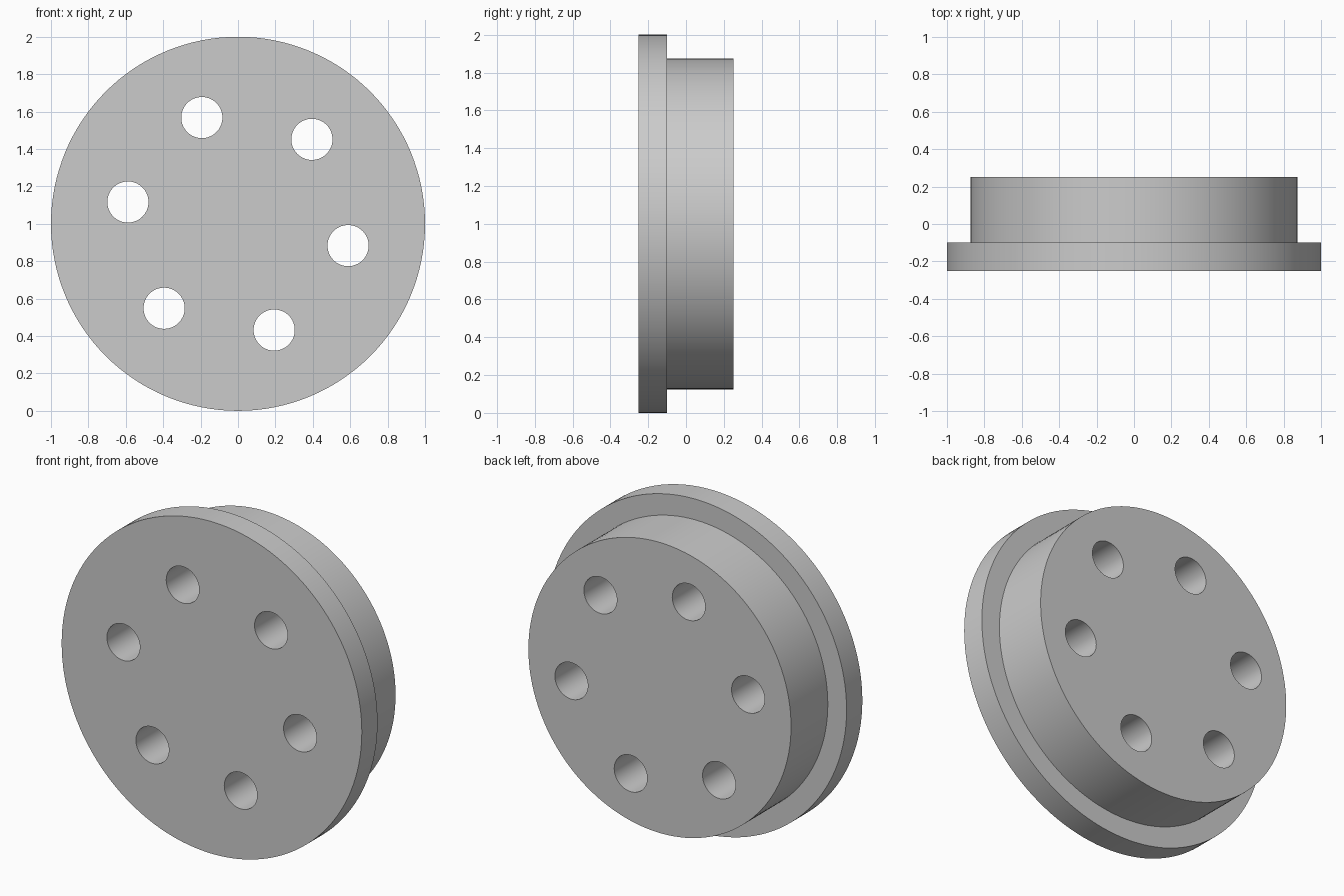
import bpy, math
from mathutils import Matrix

cube = bpy.data.objects.get("Cube")
if cube:
    bpy.data.objects.remove(cube, do_unlink=True)

import bmesh

CENTRE_Z = 1.0
SEGMENTS = 128
HOLES = 6

# Plain grey metal
grey = bpy.data.materials.new("plain_grey")
grey.use_nodes = True
colour = (0.6, 0.6, 0.6, 1)
grey.diffuse_color = colour
grey.node_tree.nodes["Principled BSDF"].inputs["Base Color"].default_value = colour


def make_object(name, bm):
    bmesh.ops.recalc_face_normals(bm, faces=bm.faces)
    mesh = bpy.data.meshes.new(name)
    bm.to_mesh(mesh)
    bm.free()
    mesh.materials.append(grey)
    obj = bpy.data.objects.new(name, mesh)
    bpy.context.collection.objects.link(obj)
    return obj


def ring(bm, radius, y):
    return [bm.verts.new((radius * math.cos(a), y, CENTRE_Z + radius * math.sin(a)))
            for a in (math.tau * i / SEGMENTS for i in range(SEGMENTS))]


# Stepped disc: wide front flange and narrower rear boss, one closed solid
bm = bmesh.new()
profile = [(1.0, -0.25), (1.0, -0.10), (0.875, -0.10), (0.875, 0.25)]
rings = [ring(bm, r, y) for r, y in profile]
for a, b in zip(rings, rings[1:]):
    for i in range(SEGMENTS):
        j = (i + 1) % SEGMENTS
        bm.faces.new((a[i], a[j], b[j], b[i]))
bm.faces.new(rings[0])
bm.faces.new(rings[-1])
disc = make_object("flanged_disc", bm)

# Cutters for the circle of through holes
bm = bmesh.new()
for k in range(HOLES):
    angle = math.radians(-11.2) + math.tau * k / HOLES
    place = Matrix.Translation((0.6 * math.cos(angle), 0, CENTRE_Z + 0.6 * math.sin(angle)))
    bmesh.ops.create_cone(bm, cap_ends=True, segments=64, radius1=0.11, radius2=0.11,
                          depth=1, matrix=place @ Matrix.Rotation(math.pi / 2, 4, 'X'))
cutter = make_object("hole_cutters", bm)

# Drill the holes, then drop the cutters
cut = disc.modifiers.new("holes", 'BOOLEAN')
cut.operation = 'DIFFERENCE'
cut.solver = 'EXACT'
cut.object = cutter
bpy.ops.object.select_all(action='DESELECT')
disc.select_set(True)
bpy.context.view_layer.objects.active = disc
bpy.ops.object.modifier_apply(modifier=cut.name)
bpy.data.objects.remove(cutter, do_unlink=True)

# Smooth round walls with crisp rims
bpy.ops.object.shade_smooth_by_angle(angle=math.radians(30))
